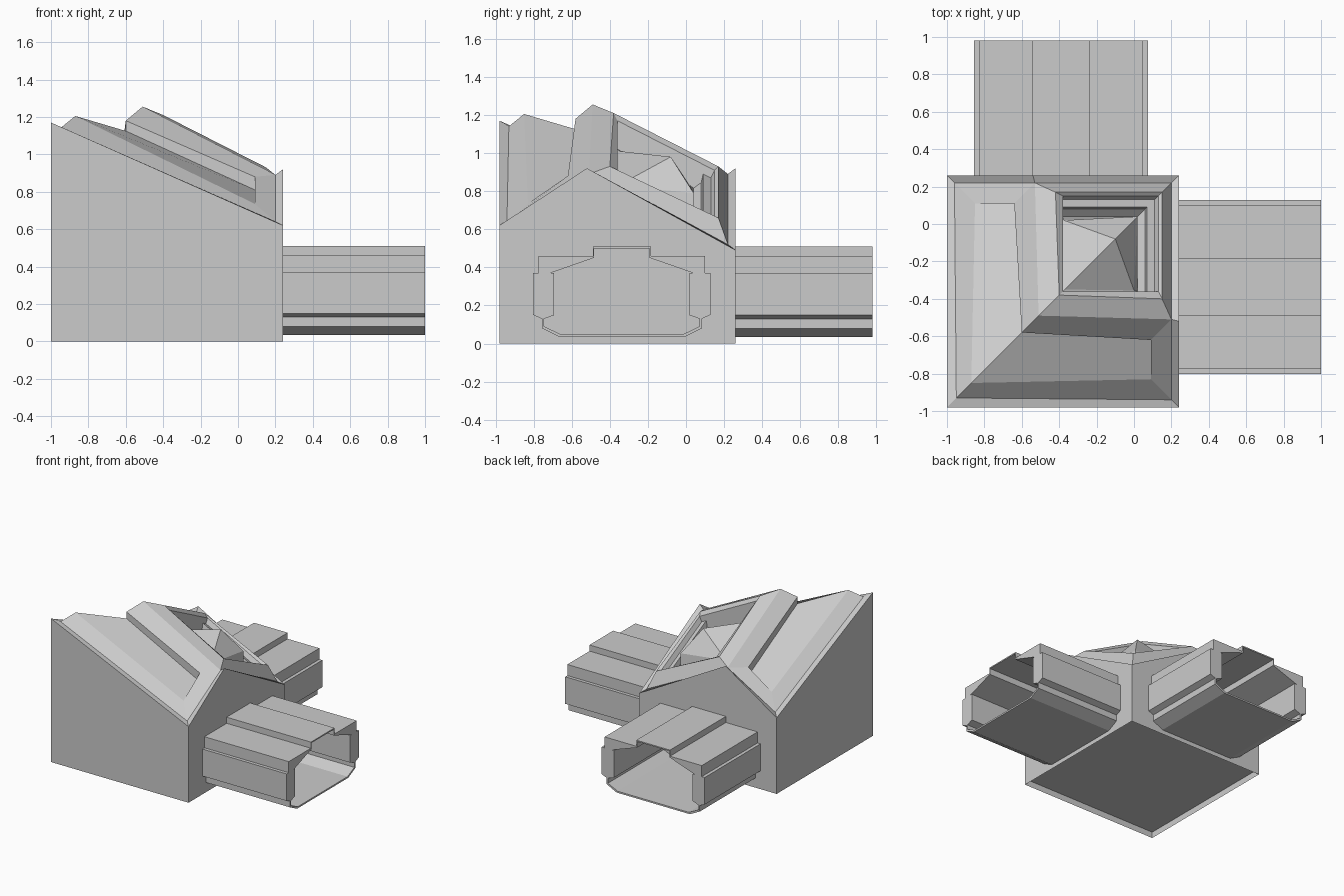
import bpy, bmesh

if "Cube" in bpy.data.objects:
    bpy.data.objects.remove(bpy.data.objects["Cube"])


def make_object(name, bm, up=1):
    # Consistent normals, turned towards +z (or -z) overall
    bmesh.ops.remove_doubles(bm, verts=bm.verts, dist=0.0005)
    bmesh.ops.recalc_face_normals(bm, faces=bm.faces)
    bm.normal_update()
    if up and sum(f.normal.z * f.calc_area() for f in bm.faces) * up < 0:
        bmesh.ops.reverse_faces(bm, faces=bm.faces)
    me = bpy.data.meshes.new(name)
    bm.to_mesh(me)
    bm.free()
    ob = bpy.data.objects.new(name, me)
    bpy.context.collection.objects.link(ob)
    return ob


def diagonal_mesh(name, pts, faces, up=1):
    # Builds the front half and mirrors it across the x = y diagonal
    bm = bmesh.new()
    for mirrored in (False, True):
        v = {k: bm.verts.new((y - .02, x + .02, z) if mirrored else (x, y, z))
             for k, (x, y, z) in pts.items()}
        for f in faces:
            loop = [v[k] for k in f.split()]
            bm.faces.new(loop[::-1] if mirrored else loop)
    return make_object(name, bm, up)


# Block walls and recessed ridged roof
shell = {
    'B0': (-1, -.98, 0), 'B1': (.24, -.98, 0), 'B3': (.24, .26, 0),
    'O0': (-1, -.98, 1.17), 'O1': (.24, -.98, .62),
    'O2': (.24, -.52, .92), 'O3': (.24, .26, .49),
    'I0': (-.95, -.93, 1.14), 'I1': (.20, -.94, .64),
    'I2': (.20, -.51, .89), 'I3': (.20, .22, .52),
    'R0': (-.87, -.85, 1.205), 'R1': (.09, -.83, .735),
    'P0': (-.60, -.58, 1.125), 'P1': (.09, -.62, .81),
    'S0': (-.60, -.58, 1.18), 'S1': (.09, -.62, .88),
    'G0': (-.51, -.49, 1.255),
    'F0': (-.40, -.38, 1.21), 'F1': (.15, -.40, .93), 'F3': (.15, .17, .66),
}
diagonal_mesh('corner_block', shell, [
    'B0 B1 O1 O0', 'B1 B3 O3 O2 O1',
    'O0 O1 I1 I0', 'O1 O2 I2 I1', 'O2 O3 I3 I2',
    'I0 I1 R1 R0', 'I1 I2 S1 R1', 'R1 S1 P1',
    'R0 R1 P1 P0', 'P0 P1 S1 S0', 'S0 S1 I2 G0',
    'G0 I2 F1 F0', 'I2 I3 F3 F1'])

# Stepped roof pit with a faceted peak
pit = {'L0a': shell['F0'], 'L0b': shell['F1'], 'L0c': shell['F3']}
faces = []


def slope(x, y):
    return 1.21 - .51 * (x + .40) - .51 * (y + .38)


steps = [(.13, -.02), (.11, -.07), (.07, -.07), (.06, -.12), (.02, -.17)]
for i, (e, d) in enumerate(steps, 1):
    for key, (x, y) in zip('abc', ((-.38, -.36), (e, -.36), (e, e + .02))):
        pit[f'L{i}{key}'] = (x, y, slope(x, y) + d)
    faces += [f'L{i-1}{p} L{i-1}{q} L{i}{q} L{i}{p}' for p, q in ('ab', 'bc')]
pit.update(K0=(-.37, -.35, 1.01), K1=(0, -.355, .83),
           K3=(.02, .04, .79), T=(-.10, -.08, .98))
n = len(steps)
faces += [f'L{n}a L{n}b K1 K0', f'L{n}b L{n}c K3 K1', 'K0 K1 T', 'K1 K3 T']
diagonal_mesh('roof_pit', pit, faces)

# Floor set up inside the block
diagonal_mesh('block_floor', {'a': (-1, -.98, .05), 'b': (.24, -.98, .05),
                              'c': (.24, .26, .05)}, ['a b c'], up=-1)

# Corridor half profiles, top to bottom
outer = [(.152, .51), (.152, .46), (.438, .46), (.438, .37), (.465, .37),
         (.465, .15), (.42, .13), (.42, .08), (.33, .035)]
inner = [(.146, .50), (.146, .45), (.375, .37), (.355, .37), (.355, .15),
         (.355, .149), (.408, .13), (.408, .09), (.32, .048)]


def corridor(name, place, start, end):
    bm = bmesh.new()
    rings = []
    for half, s in ((outer, start), (outer, end), (inner, end), (inner, start)):
        loop = half + [(-w, z) for w, z in reversed(half)]
        rings.append([bm.verts.new(place(s, w, z)) for w, z in loop])
    for a, b in zip(rings, rings[1:]):
        for i in range(len(a)):
            bm.faces.new((a[i - 1], a[i], b[i], b[i - 1]))
    for i in range(len(outer) * 2):
        bm.faces.new((rings[3][i - 1], rings[3][i], rings[0][i], rings[0][i - 1]))
    return make_object(name, bm, up=0)


corridor('right_corridor', lambda s, w, z: (s, w - .337, z), .24, 1.0)
corridor('back_corridor', lambda s, w, z: (w - .39, s, z), .26, .98)
